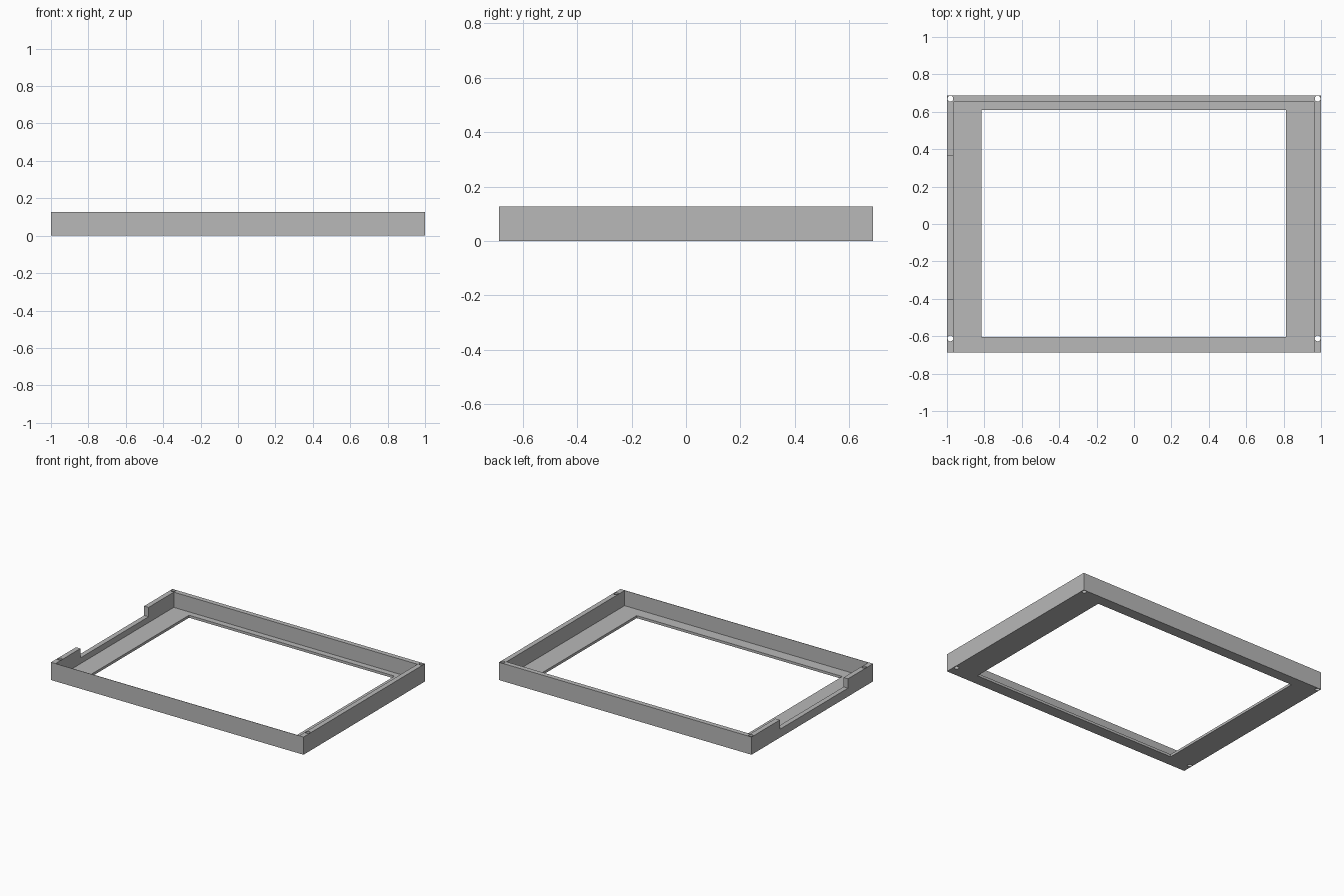
import bpy
import bmesh
from mathutils import Matrix

old = bpy.data.objects.get("Cube")
if old:
    bpy.data.objects.remove(old, do_unlink=True)

HALF_X, HALF_Y, HEIGHT = 1.0, 0.687, 0.127
WALL, FRONT_WALL, FLOOR = 0.035, 0.003, 0.018
NOTCH_Z = 0.06
HOLE_X, HOLE_R = 0.982, 0.0155

grey = bpy.data.materials.new("plain grey")
grey.use_nodes = True
colour = (0.48, 0.48, 0.48, 1)
grey.diffuse_color = colour
grey.node_tree.nodes["Principled BSDF"].inputs["Base Color"].default_value = colour


def make_object(name, bm):
    mesh = bpy.data.meshes.new(name)
    bm.to_mesh(mesh)
    bm.free()
    mesh.materials.append(grey)
    obj = bpy.data.objects.new(name, mesh)
    bpy.context.scene.collection.objects.link(obj)
    return obj


def box(name, low, high):
    bm = bmesh.new()
    bmesh.ops.create_cube(bm, size=1)
    for v in bm.verts:
        v.co = [a + (c + 0.5) * (b - a) for a, b, c in zip(low, high, v.co)]
    return make_object(name, bm)


def hole(name, x, y):
    bm = bmesh.new()
    bmesh.ops.create_cone(bm, cap_ends=True, segments=24, radius1=HOLE_R,
                          radius2=HOLE_R, depth=1,
                          matrix=Matrix.Translation((x, y, 0)))
    return make_object(name, bm)


# Solid tray blank
frame = box("tray_frame", (-HALF_X, -HALF_Y, 0), (HALF_X, HALF_Y, HEIGHT))

# Pocket inside the walls, window in the floor, notch in the right wall
cutters = [
    box("pocket_cutter", (-HALF_X + WALL, -HALF_Y + FRONT_WALL, FLOOR),
        (HALF_X - WALL, HALF_Y - WALL, 1)),
    box("window_cutter", (-0.815, -0.604, -1), (0.813, 0.61, 0.5)),
    box("notch_cutter", (-1.2, -0.404, NOTCH_Z), (-0.9, 0.366, 1)),
]
# Screw holes through the side walls
for x in (-HOLE_X, HOLE_X):
    for y in (-0.612, 0.67):
        cutters.append(hole("screw_hole_cutter", x, y))

for cutter in cutters:
    cutter.hide_render = True
    cut = frame.modifiers.new(cutter.name, "BOOLEAN")
    cut.operation = "DIFFERENCE"
    cut.solver = "EXACT"
    cut.object = cutter

# Bake the cuts and discard the cutters
graph = bpy.context.evaluated_depsgraph_get()
baked = bpy.data.meshes.new_from_object(frame.evaluated_get(graph))
frame.modifiers.clear()
frame.data = baked
for cutter in cutters:
    bpy.data.objects.remove(cutter, do_unlink=True)

# Smooth only the round holes
bpy.ops.object.select_all(action="DESELECT")
frame.select_set(True)
bpy.context.view_layer.objects.active = frame
bpy.ops.object.shade_smooth_by_angle()
